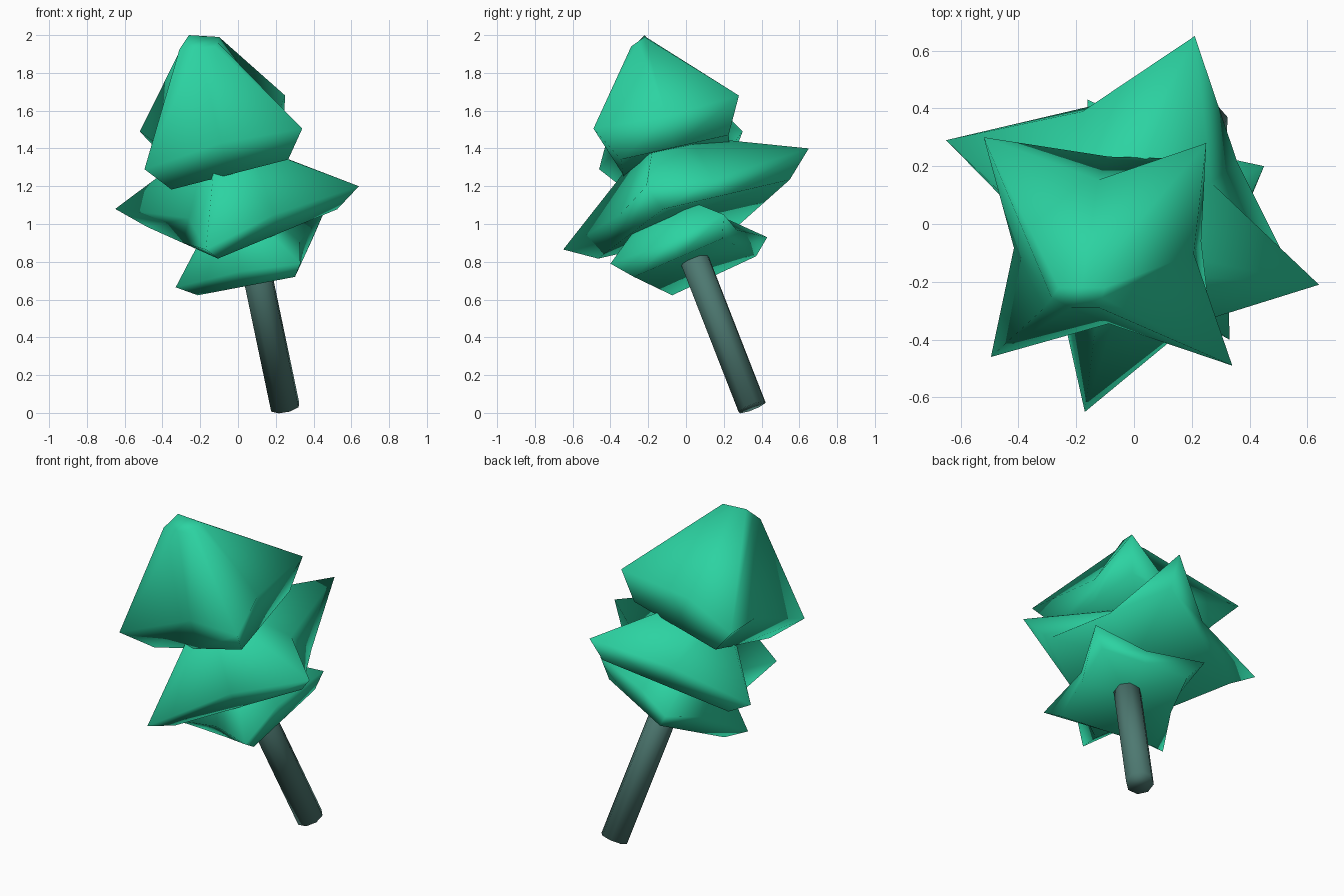
import bpy, bmesh
from mathutils import Vector as V

if "Cube" in bpy.data.objects:
    bpy.data.objects.remove(bpy.data.objects["Cube"])


def material(name, rgb):
    m = bpy.data.materials.new(name)
    m.diffuse_color = (*rgb, 1)
    m.use_nodes = True
    m.node_tree.nodes["Principled BSDF"].inputs["Base Color"].default_value = m.diffuse_color
    return m


LEAF = material("leaf_green", (0.025, 0.65, 0.36))
BARK = material("bark", (0.075, 0.19, 0.165))


def finish(bm, name, mat):
    bmesh.ops.recalc_face_normals(bm, faces=bm.faces)
    me = bpy.data.meshes.new(name)
    bm.to_mesh(me)
    bm.free()
    ob = bpy.data.objects.new(name, me)
    bpy.context.collection.objects.link(ob)
    me.materials.append(mat)
    for p in me.polygons:
        p.use_smooth = True
    return ob


def ring(center, tips, scale, notches):
    """Eight points: scaled tips alternating with pulled-in edge middles."""
    mid = sum(tips, V()) / 4
    pts = []
    for i in range(4):
        a, b = tips[i] - mid, tips[(i + 1) % 4] - mid
        pts += [center + a * scale, center + (a + b) / 2 * notches[i]]
    return pts


def tier(name, tips, notches, low_scale, drop, rise=0, lean=(0, 0, 0), cap=None):
    """Four-pointed leaf tier: small cap, star rim, squarish base, shallow hollow below."""
    tips = [V(t) for t in tips]
    mid = sum(tips, V()) / 4
    n = (tips[0] - tips[2]).cross(tips[1] - tips[3])
    n /= n.z
    if cap:
        cap = [V(c) for c in cap]
        top = ring(sum(cap, V()) / 4, cap, 1, [1] * 4)
    else:
        top = ring(mid + n * rise + V(lean), tips, 0.22, [0.22] * 4)
    rings = [ring(mid - n * drop, tips, low_scale, [low_scale] * 4),
             ring(mid, tips, 1, notches), top]
    bm = bmesh.new()
    vs = [[bm.verts.new(p) for p in r] for r in rings]
    hollow = bm.verts.new(mid - n * drop * 0.6)
    for i in range(8):
        j = (i + 1) % 8
        for lo, hi in zip(vs, vs[1:]):
            bm.faces.new((lo[i], lo[j], hi[j], hi[i]))
        bm.faces.new((vs[0][j], vs[0][i], hollow))
    bm.faces.new(vs[-1])
    return finish(bm, name, LEAF)


# Leaf tiers, tips listed counter-clockwise
tier("lower_leaves",
     [(0.45, 0.20, 1.05), (-0.16, 0.43, 0.93), (-0.33, -0.14, 0.665), (0.33, -0.40, 0.79)],
     (0.84, 0.78, 0.84, 0.80), 0.78, 0.085, 0.25, (-0.02, -0.02, 0))
tier("middle_leaves",
     [(0.64, -0.21, 1.20), (0.21, 0.65, 1.40), (-0.65, 0.29, 1.08), (-0.17, -0.65, 0.865)],
     (0.62, 0.82, 0.64, 0.82), 0.78, 0.108, 0.27, (-0.03, -0.05, 0))
tier("top_leaves",
     [(0.34, -0.49, 1.505), (0.25, 0.28, 1.68), (-0.52, 0.30, 1.49), (-0.495, -0.46, 1.29)],
     (0.78, 0.64, 0.77, 0.66), 0.74, 0.16,
     cap=[(-0.12, -0.29, 1.94), (-0.10, -0.22, 1.99), (-0.26, -0.22, 2.0), (-0.31, -0.29, 1.925)])

# Leaning trunk, running up inside the leaves
base, head = V((0.25, 0.35, 0.03)), V((0.03, -0.06, 1.08))
axis = head - base
bm = bmesh.new()
bmesh.ops.create_cone(bm, cap_ends=True, segments=8, radius1=0.08, radius2=0.08,
                      depth=axis.length)
bmesh.ops.transform(bm, matrix=axis.to_track_quat('Z', 'Y').to_matrix().to_4x4(), verts=bm.verts)
bmesh.ops.translate(bm, vec=(base + head) / 2, verts=bm.verts)
finish(bm, "trunk", BARK)
